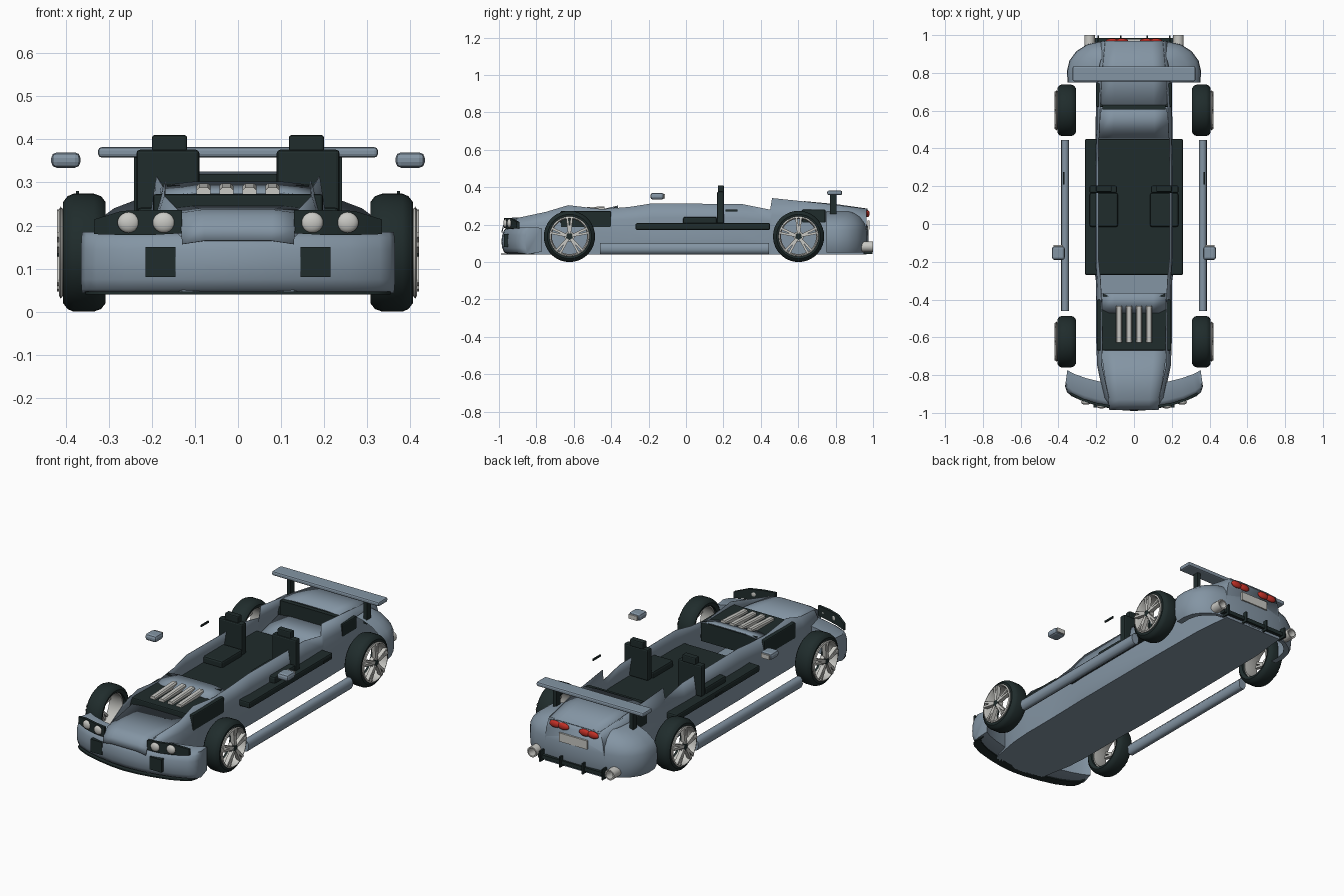
import bpy, bmesh, math
from mathutils import Matrix, Vector

if "Cube" in bpy.data.objects:
    bpy.data.objects.remove(bpy.data.objects["Cube"])


def material(name, col):
    m = bpy.data.materials.new(name)
    m.diffuse_color = (*col, 1)
    m.use_nodes = True
    m.node_tree.nodes["Principled BSDF"].inputs["Base Color"].default_value = m.diffuse_color
    return m


BODY = material("blue grey paint", (0.23, 0.30, 0.37))
DARK = material("dark trim", (0.014, 0.025, 0.025))
METAL = material("light metal", (0.58, 0.58, 0.55))
RED = material("tail light red", (0.55, 0.03, 0.02))


def finish(name, bm, mat, smooth=35, thick=0, bevel=0):
    bmesh.ops.recalc_face_normals(bm, faces=bm.faces[:])
    me = bpy.data.meshes.new(name)
    bm.to_mesh(me)
    bm.free()
    me.materials.append(mat)
    ob = bpy.data.objects.new(name, me)
    bpy.context.collection.objects.link(ob)
    if smooth:
        bpy.ops.object.select_all(action='DESELECT')
        ob.select_set(True)
        bpy.context.view_layer.objects.active = ob
        bpy.ops.object.shade_smooth_by_angle(angle=math.radians(smooth))
    if thick:
        mod = ob.modifiers.new("thickness", 'SOLIDIFY')
        mod.thickness = thick
    if bevel:
        mod = ob.modifiers.new("soft edges", 'BEVEL')
        mod.width, mod.segments = bevel, 2
    return ob


def box(name, x, y, z, mat, bevel=0.0):
    """Box from (min, max) ranges."""
    bm = bmesh.new()
    size = [r[1] - r[0] for r in (x, y, z)]
    mid = [(r[1] + r[0]) / 2 for r in (x, y, z)]
    bmesh.ops.create_cube(bm, size=1, matrix=Matrix.Translation(mid) @ Matrix.Diagonal((*size, 1)))
    return finish(name, bm, mat, 0, 0, bevel)


def pair(name, x, y, z, mat, bevel=0.0):
    """The same box on both sides."""
    box(name + "_right", x, y, z, mat, bevel)
    box(name + "_left", (-x[1], -x[0]), y, z, mat, bevel)


def loft(name, rows, mat, closed=False, caps=False, thick=0, smooth=35):
    """Skin between rows of points."""
    bm = bmesh.new()
    v = [[bm.verts.new(p) for p in r] for r in rows]
    n = len(rows[0])
    for a, b in zip(v, v[1:]):
        for i in range(n if closed else n - 1):
            j = (i + 1) % n
            bm.faces.new((a[i], a[j], b[j], b[i]))
    if caps:
        bm.faces.new(v[0])
        bm.faces.new(v[-1])
    bmesh.ops.remove_doubles(bm, verts=bm.verts[:], dist=1e-5)
    return finish(name, bm, mat, smooth, thick)


def lathe(name, profile, centre, mat, side=1, seg=36):
    """Closed (radius, x) profile turned about the x axis."""
    rows = []
    for k in range(seg + 1):
        a = 2 * math.pi * k / seg
        rows.append([(centre[0] + side * x, centre[1] + r * math.cos(a), centre[2] + r * math.sin(a))
                     for r, x in profile])
    return loft(name, rows, mat, closed=True)


def ball(name, loc, radii, mat):
    bm = bmesh.new()
    bmesh.ops.create_uvsphere(bm, u_segments=20, v_segments=12, radius=1,
                              matrix=Matrix.Translation(loc) @ Matrix.Diagonal((*radii, 1)))
    return finish(name, bm, mat)


def rod(name, a, b, r, mat, seg=20):
    a, b = Vector(a), Vector(b)
    d = b - a
    bm = bmesh.new()
    bmesh.ops.create_cone(bm, cap_ends=True, segments=seg, radius1=r, radius2=r, depth=d.length,
                          matrix=Matrix.Translation((a + b) / 2) @ d.to_track_quat('Z', 'Y').to_matrix().to_4x4())
    return finish(name, bm, mat)


def mirrored(path):
    """Half path starting at +x side and ending at x = 0, made whole."""
    return path + [(-x, y) for x, y in reversed(path[:-1])]


def shell(name, outer, inner, profile, mat, closed=True):
    """Profile of (z, blend from outer to inner path) swept along the plan paths."""
    rows = []
    for (ox, oy), (ix, iy) in zip(mirrored(outer), mirrored(inner)):
        rows.append([(ox + (ix - ox) * t, oy + (iy - oy) * t, z) for z, t in profile])
    return loft(name, rows, mat, closed, closed, smooth=55)


# open tub hull: y, bottom half width, middle half width, top half width, top height
rows = []
for y, b, m, t, zt in [(-.955, .13, .14, .115, .19), (-.92, .16, .16, .135, .232), (-.75, .192, .195, .172, .268),
                       (-.63, .2, .2, .17, .304), (-.45, .2, .2, .172, .283), (-.3, .202, .2, .178, .295),
                       (-.18, .22, .204, .19, .314), (.3, .22, .204, .19, .31), (.45, .204, .2, .188, .28),
                       (.46, .204, .2, .185, .342), (.75, .2, .2, .175, .312), (.965, .18, .18, .155, .285)]:
    half = [(t, zt), ((t + m) / 2 + .005, (zt + .16) / 2), (m, .16), (b, .085), (min(b, .205), .04)]
    rows.append([(x, y, z) for x, z in half] + [(-x, y, z) for x, z in reversed(half)])
loft("hull", rows, BODY, caps=True, thick=.003)


# hood, cowl, rear deck and the panel behind the seats
def deck(name, secs):
    loft(name, [[(-w, y, z - .008), (-w * .6, y, z), (w * .6, y, z), (w, y, z - .008)] for y, w, z in secs],
         BODY, thick=.004)


deck("hood", [(-.986, .13, .165), (-.978, .132, .198), (-.958, .134, .222), (-.93, .137, .237), (-.67, .175, .245)])
deck("cowl", [(-.47, .168, .277), (-.365, .172, .302)])
deck("rear_deck", [(.63, .175, .326), (.8, .172, .31), (.97, .155, .286)])
deck("seat_rear_panel", [(.452, .185, .2), (.61, .175, .25)])

# engine blocks and bulkheads
box("front_engine_block", (-.197, .197), (-.67, -.4), (.185, .273), DARK, .006)
box("front_bulkhead", (-.165, .165), (-.385, -.367), (.19, .294), DARK)
box("rear_engine_block", (-.2, .2), (.62, .745), (.21, .28), DARK, .006)
box("rear_bulkhead", (-.168, .168), (.605, .63), (.235, .32), DARK)
# intake pipes, rising slightly to the back
for i, x in enumerate((-.08, -.027, .027, .08)):
    bar = [(x - .016, -.014), (x - .016, .006), (x - .01, .012), (x + .01, .012), (x + .016, .006), (x + .016, -.014)]
    loft(f"intake_pipe_{i}", [[(px, y, z + dz) for px, dz in bar] for y, z in ((-.627, .276), (-.435, .286))],
         METAL, True, True)

# cabin floor and seats
box("floor", (-.26, .26), (-.27, .45), (.172, .208), DARK, .008)
pair("seat_cushion", (.085, .235), (-.015, .165), (.2, .242), DARK, .01)
pair("seat_back", (.09, .236), (.165, .203), (.205, .376), DARK, .008)
pair("headrest", (.118, .2), (.17, .203), (.37, .41), DARK, .006)

# side skirts and door handles
for s in (-1, 1):
    prof = [(.345, .05), (.343, .085), (.355, .102), (.372, .103), (.384, .09), (.387, .065), (.378, .045), (.36, .04)]
    loft(f"side_skirt_{s}", [[(s * x, y, z) for x, z in prof] for y in (-.46, .445)], BODY, True, True, smooth=55)
pair("door_handle", (.369, .376), (.21, .275), (.27, .28), DARK)

# front bumper with splitter and grilles
f_out = [(.365, -.86), (.355, -.89), (.33, -.912), (.26, -.943), (.17, -.966), (.08, -.982), (0, -.987)]
f_in = [(.352, -.768), (.335, -.778), (.31, -.79), (.25, -.81), (.17, -.83), (.08, -.84), (0, -.84)]
shell("front_bumper", f_out, f_in,
      [(.055, .95), (.043, .25), (.052, .1), (.075, .03), (.11, 0), (.145, .03), (.172, .1), (.185, .25), (.183, .95)],
      BODY)
shell("front_splitter", [(x * .97, y - .003) for x, y in f_out], [(x * .95, y + .05) for x, y in f_out],
      [(.04, 0), (.047, 0), (.047, 1), (.04, 1)], DARK)
pair("bumper_grille", (.145, .215), (-.972, -.93), (.08, .15), DARK)

# headlights on curved dark plates
for s in (-1, 1):
    plate = [(.13, -.972, .182, .236), (.2, -.96, .178, .236), (.27, -.938, .178, .234), (.335, -.905, .18, .214)]
    loft(f"headlight_plate_{s}", [[(s * x, y, a), (s * x, y, b), (s * x, y + .014, b), (s * x, y + .014, a)]
                                  for x, y, a, b in plate], DARK, True, True)
    ball(f"headlight_inner_{s}", (s * .172, -.964, .207), (.026, .013, .024), METAL)
    ball(f"headlight_outer_{s}", (s * .254, -.943, .207), (.026, .014, .024), METAL)

# rear bumper with shoulders
r_out = [(.352, .75), (.355, .81), (.342, .865), (.305, .915), (.25, .95), (.17, .968), (.08, .975), (0, .977)]
r_in = [(.19, .75), (.188, .8), (.185, .83), (.18, .85), (.175, .87), (.15, .88), (.08, .88), (0, .88)]
shell("rear_bumper", r_out, r_in,
      [(.05, .3), (.05, .1), (.08, .02), (.12, 0), (.17, .02), (.205, .12), (.24, .4), (.262, .75), (.27, 1)],
      BODY, closed=False)

# tail lights, plate, diffuser, exhausts
for s in (-1, 1):
    for i, x in enumerate((.065, .115)):
        ball(f"tail_light_{i}_{s}", (s * x, .97, .259), (.034, .012, .019), RED)
    prof = [(.028, .92), (.028, 1.0), (.021, 1.0), (.021, .93)]
    rows = [[(s * .235 + r * math.cos(a), y, .083 + r * math.sin(a)) for r, y in prof]
            for a in [k * math.pi / 12 for k in range(25)]]
    loft(f"exhaust_{s}", rows, METAL, closed=True)
    pair(f"diffuser_fin_{s}", (.065 if s < 0 else .185, .073 if s < 0 else .193), (.95, .998), (.042, .1), DARK)
box("rear_plate", (-.085, .085), (.97, .98), (.175, .222), METAL)
box("diffuser_bar", (-.21, .21), (.95, .984), (.055, .076), DARK)

# spoiler
box("spoiler_wing", (-.325, .325), (.755, .835), (.358, .382), BODY, .008)
pair("spoiler_post", (.222, .242), (.77, .805), (.235, .362), DARK)

# mirrors
pair("mirror", (.366, .434), (-.19, -.118), (.334, .37), BODY, .013)
pair("mirror_glass", (.376, .426), (-.119, -.112), (.34, .364), METAL)

# wheels: tyre, rim ring, hub and five double spokes
tyre = [(.1, .315), (.118, .308), (.131, .318), (.137, .335), (.137, .382), (.131, .396), (.118, .406), (.1, .402)]
ring = [(.094, .33), (.102, .33), (.102, .408), (.107, .412), (.1, .416), (.094, .405)]
for s in (-1, 1):
    for tag, y in (("front", -.623), ("rear", .602)):
        c = (0, y, .137)
        n = f"{tag}_{s}"
        lathe("tyre_" + n, tyre, c, DARK, s)
        lathe("rim_" + n, ring, c, METAL, s)
        rod("hub_" + n, (s * .39, y, .137), (s * .412, y, .137), .027, METAL)
        rod("hub_cap_" + n, (s * .40, y, .137), (s * .42, y, .137), .019, DARK)
        bm = bmesh.new()
        for k in range(5):
            for d in (-1, 1):
                a = math.pi / 2 + k * math.tau / 5 + d * .12
                m = (Matrix.Translation((s * .41, y, .137)) @ Matrix.Rotation(a, 4, 'X')
                     @ Matrix.Translation((0, .058, 0)) @ Matrix.Diagonal((.022, .084, .012, 1)))
                bmesh.ops.create_cube(bm, size=1, matrix=m)
        finish("spokes_" + n, bm, METAL, 0)
